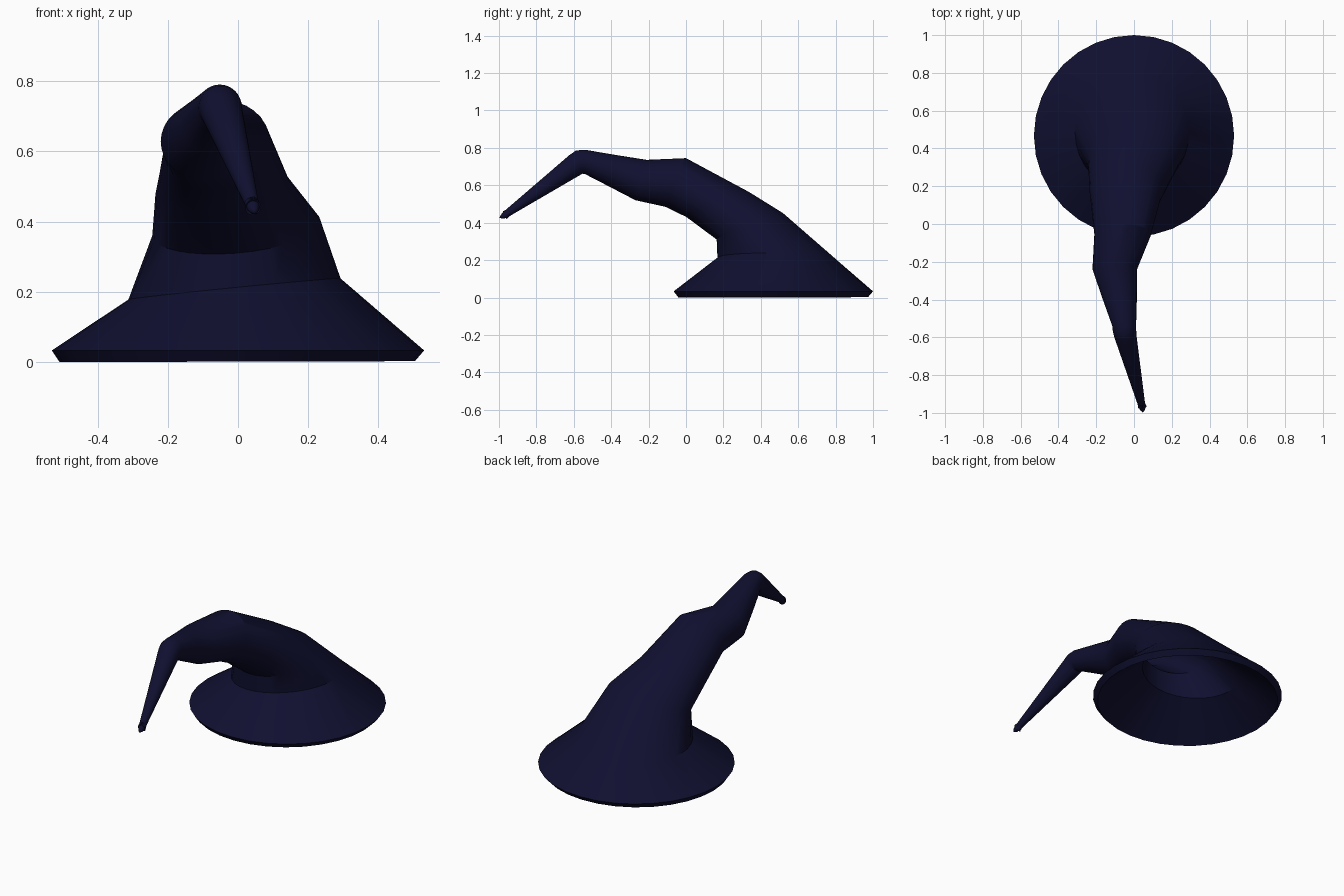
import bpy, bmesh, math
from mathutils import Vector

if "Cube" in bpy.data.objects:
    bpy.data.objects.remove(bpy.data.objects["Cube"])

SIDES = 32

cloth = bpy.data.materials.new("midnight blue cloth")
cloth.diffuse_color = (0.005, 0.005, 0.030, 1)
cloth.use_nodes = True
cloth.node_tree.nodes["Principled BSDF"].inputs["Base Color"].default_value = cloth.diffuse_color

# Hat rings: centre, half axis to the right (x, z), half axis to the back/top (y, z)
rings = [
    ((0, 0.467, 0.033), (0.53, 0), (0.533, 0)),               # brim edge
    ((-0.01, 0.485, 0.208), (0.302, 0.03), (0.317, -0.004)),  # crown base
    ((-0.004, 0.342, 0.380), (0.24, 0.02), (0.178, 0.07)),
    ((-0.045, 0.170, 0.497), (0.19, 0.018), (0.170, 0.065)),
    ((-0.060, -0.055, 0.615), (0.15, 0.012), (0.055, 0.13)),
    ((-0.102, -0.240, 0.628), (0.118, 0), (0.030, 0.108)),
    ((-0.075, -0.400, 0.680), (0.09, 0), (0.018, 0.083)),
    ((-0.052, -0.540, 0.725), (0.063, 0), (0.0, 0.065)),      # bend
    ((-0.050, -0.568, 0.723), (0.062, 0), (-0.020, 0.063)),
    ((-0.047, -0.588, 0.712), (0.060, 0), (-0.036, 0.049)),
    ((0.043, -0.970, 0.440), (0.018, 0), (-0.011, 0.014)),    # tip
    ((0.045, -0.984, 0.430), (0.012, 0), (-0.008, 0.009)),
]

bm = bmesh.new()
loops = []
for c, hx, hy in rings:
    c, hx, hy = Vector(c), Vector((hx[0], 0, hx[1])), Vector((0, *hy))
    loop = []
    for i in range(SIDES):
        a = 2 * math.pi * i / SIDES
        loop.append(bm.verts.new(c + hx * math.cos(a) + hy * math.sin(a)))
    loops.append(loop)
for lo, hi in zip(loops, loops[1:]):
    for i in range(SIDES):
        j = (i + 1) % SIDES
        bm.faces.new((lo[i], lo[j], hi[j], hi[i]))
# close the point
tip = bm.verts.new((0.047, -0.998, 0.426))
for i in range(SIDES):
    bm.faces.new((loops[-1][i], loops[-1][(i + 1) % SIDES], tip))

mesh = bpy.data.meshes.new("pointed_hat")
bm.to_mesh(mesh)
bm.free()
hat = bpy.data.objects.new("pointed_hat", mesh)
bpy.context.collection.objects.link(hat)
mesh.materials.append(cloth)

# Hollow cloth thickness, open underneath
solid = hat.modifiers.new("thickness", 'SOLIDIFY')
solid.thickness = 0.04
solid.offset = -1
bpy.context.view_layer.objects.active = hat
hat.select_set(True)
bpy.ops.object.modifier_apply(modifier="thickness")
bpy.ops.object.shade_smooth_by_angle(angle=math.radians(30))
